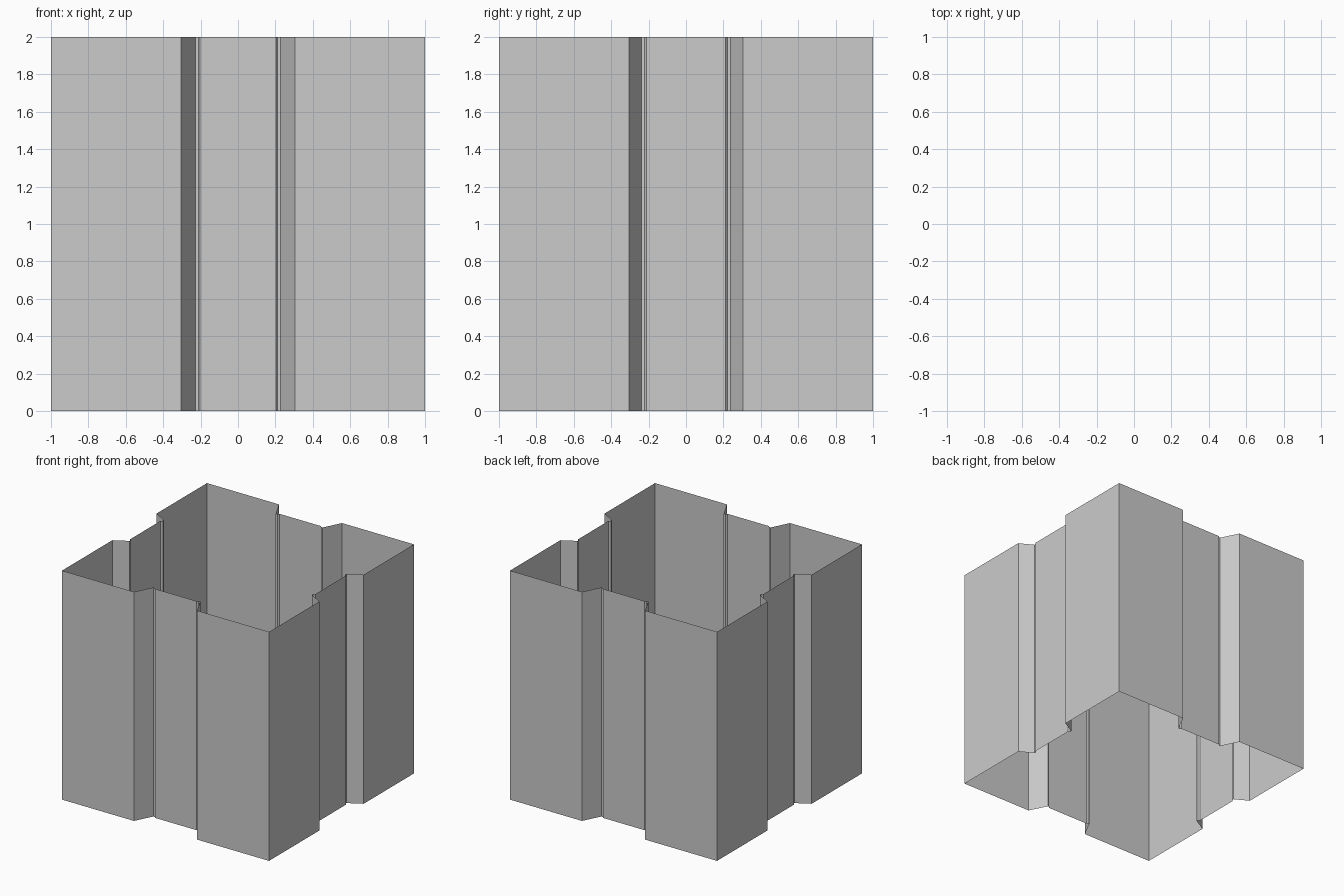
import bpy, bmesh

if "Cube" in bpy.data.objects:
    bpy.data.objects.remove(bpy.data.objects["Cube"])

# Half of each wall's groove: (distance along wall, distance from centre)
FRONT = [(1.0, 1.0), (0.305, 1.0), (0.227, 0.845), (0.212, 0.845), (0.202, 0.858)]
SIDE = [(1.0, 1.0), (0.305, 1.0), (0.238, 0.88), (0.222, 0.88), (0.21, 0.895)]
HEIGHT = 2.0


def wall(half):
    """Full wall profile from left to right, mirrored about its middle."""
    return [(-u, d) for u, d in half] + [(u, d) for u, d in reversed(half)]


# Closed outline, counter-clockwise from the front left corner
outline = [(u, -d) for u, d in wall(FRONT)[:-1]]
outline += [(d, u) for u, d in wall(SIDE)[:-1]]
outline += [(-x, -y) for x, y in outline]

# Open-ended shell: extrude the outline upwards
bm = bmesh.new()
ring = [bm.verts.new((x, y, 0)) for x, y in outline]
edges = [bm.edges.new((a, b)) for a, b in zip(ring, ring[1:] + ring[:1])]
new = bmesh.ops.extrude_edge_only(bm, edges=edges)["geom"]
top = [g for g in new if isinstance(g, bmesh.types.BMVert)]
bmesh.ops.translate(bm, verts=top, vec=(0, 0, HEIGHT))

# Make every face point outwards (outline runs counter-clockwise)
bm.normal_update()
face = next(f for f in bm.faces if all(v.co.y < -0.99 for v in f.verts))
bmesh.ops.recalc_face_normals(bm, faces=bm.faces)
bm.normal_update()
if face.normal.y > 0:
    bmesh.ops.reverse_faces(bm, faces=bm.faces)

mesh = bpy.data.meshes.new("grooved_shell")
bm.to_mesh(mesh)
bm.free()
bpy.context.collection.objects.link(bpy.data.objects.new("grooved_shell", mesh))
